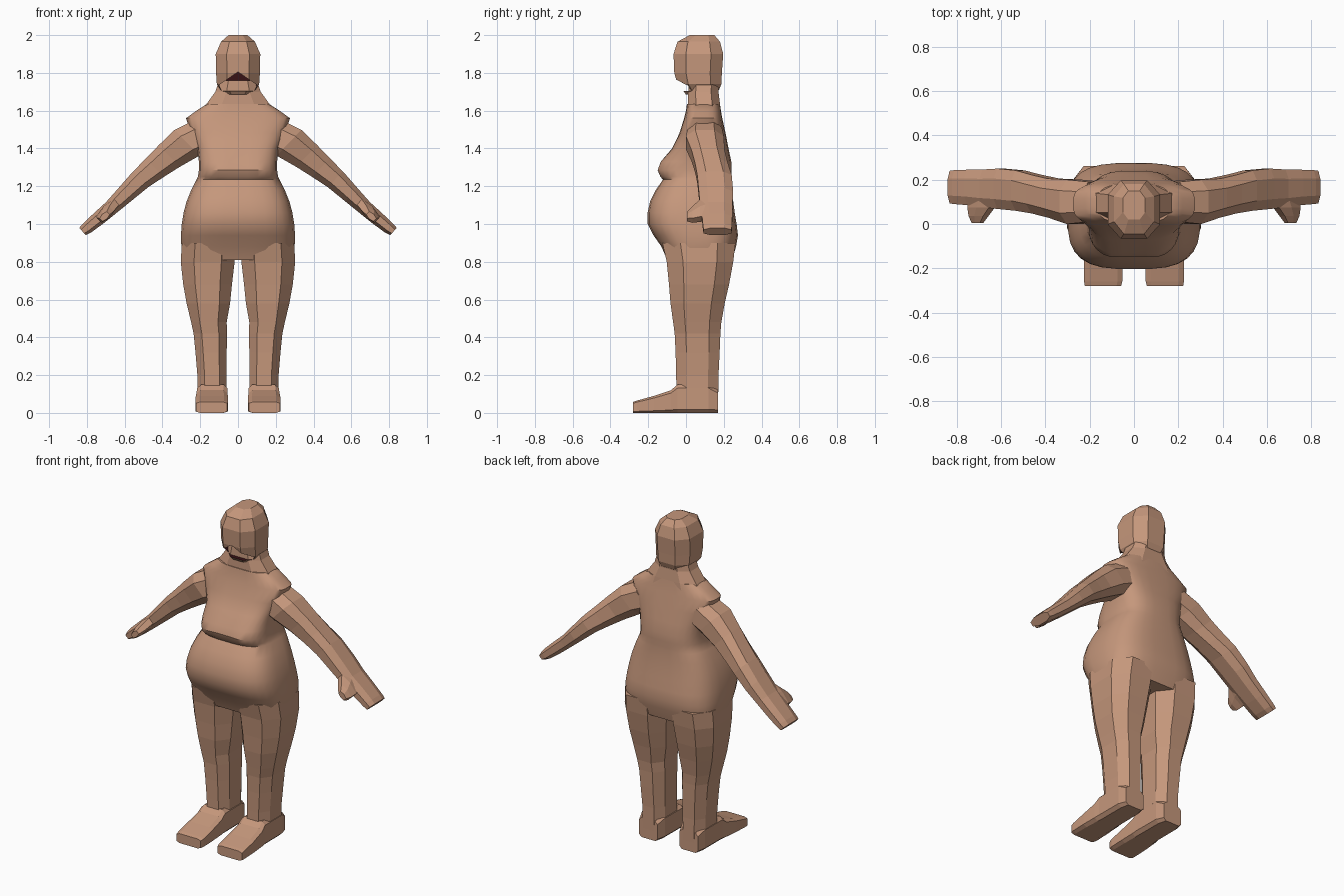
import bpy, bmesh, math
from mathutils import Vector


def material(name, rgb):
    m = bpy.data.materials.new(name)
    m.diffuse_color = (*rgb, 1)
    return m


SKIN = material("skin", (0.56, 0.31, 0.20))
DARK = material("mouth_dark", (0.04, 0.006, 0.008))


def ring(center, u, v, n=8, e=2.6):
    """Rounded-box cross-section that touches the ends of half-axes u and v."""
    top = math.cos(math.pi / n) ** (2 / e)
    pts = []
    for i in range(n):
        a = (i + 0.5) * 2 * math.pi / n
        c, s = math.cos(a), math.sin(a)
        p = math.copysign(abs(c) ** (2 / e), c) / top
        q = math.copysign(abs(s) ** (2 / e), s) / top
        pts.append(Vector(center) + Vector(u) * p + Vector(v) * q)
    return pts


def flat_ring(z, x0, x1, y0, y1, n=8, e=2.6):
    return ring(((x0 + x1) / 2, (y0 + y1) / 2, z), ((x1 - x0) / 2, 0, 0), (0, (y1 - y0) / 2, 0), n, e)


def loft(name, rings, mat=SKIN, mirror=False):
    bm = bmesh.new()
    loops = [[bm.verts.new(p) for p in r] for r in rings]
    n = len(loops[0])
    for a, b in zip(loops, loops[1:]):
        for i in range(n):
            j = (i + 1) % n
            bm.faces.new((a[i], a[j], b[j], b[i]))
    bm.faces.new(loops[0])
    bm.faces.new(loops[-1])
    bmesh.ops.recalc_face_normals(bm, faces=bm.faces)
    me = bpy.data.meshes.new(name)
    bm.to_mesh(me)
    bm.free()
    ob = bpy.data.objects.new(name, me)
    bpy.context.collection.objects.link(ob)
    me.materials.append(mat)
    if mirror:
        ob.modifiers.new("mirror", 'MIRROR')
    return ob


def activate(ob):
    bpy.ops.object.select_all(action='DESELECT')
    ob.select_set(True)
    bpy.context.view_layer.objects.active = ob


# torso: z, half width, front y, back y, centre cleft depth
torso_rows = [
    (0.81, 0.285, -0.10, 0.245, 0), (0.88, 0.30, -0.13, 0.265, 0), (0.94, 0.302, -0.172, 0.275, 0),
    (1.00, 0.298, -0.203, 0.268, 0), (1.06, 0.288, -0.203, 0.258, 0), (1.12, 0.272, -0.19, 0.25, 0),
    (1.18, 0.248, -0.16, 0.243, 0), (1.235, 0.22, -0.122, 0.24, 0), (1.25, 0.212, -0.142, 0.24, 0.02),
    (1.285, 0.207, -0.157, 0.24, 0.03), (1.33, 0.207, -0.14, 0.24, 0.025), (1.40, 0.215, -0.075, 0.225, 0.005),
    (1.48, 0.25, -0.035, 0.21, 0), (1.56, 0.275, -0.01, 0.192, 0), (1.60, 0.22, 0.0, 0.185, 0),
    (1.635, 0.165, 0.005, 0.18, 0)]
rings = []
for z, w, f, b, cleft in torso_rows:
    r = flat_ring(z, -w, w, f, b, 28, 3.1)
    for p in r:
        if p.y < 0:
            p.y += cleft * math.exp(-(p.x / 0.05) ** 2)
    rings.append(r)
torso = loft("torso", rings)
activate(torso)
bpy.ops.object.shade_smooth_by_angle(angle=math.radians(35))

# neck with sloping sides
loft("neck", [flat_ring(z, -w, w, f, b) for z, w, f, b in [
    (1.58, 0.20, 0.005, 0.185), (1.635, 0.167, 0.01, 0.18), (1.70, 0.12, 0.012, 0.172), (1.76, 0.10, 0.015, 0.175)]])

# head
head = loft("head", [flat_ring(z, -w, w, f, b) for z, w, f, b in [
    (1.685, 0.07, 0.0, 0.15), (1.71, 0.092, -0.018, 0.175), (1.74, 0.112, -0.045, 0.187),
    (1.80, 0.116, -0.062, 0.19), (1.90, 0.118, -0.066, 0.197), (1.965, 0.09, -0.045, 0.18),
    (2.0, 0.05, 0.02, 0.15)]])

# open mouth carved into the head
outline = [(0, 1.805), (0.102, 1.735), (0.085, 1.703), (-0.085, 1.703), (-0.102, 1.735)]
cutter = loft("mouth_cutter", [[Vector((x, y, z)) for x, z in outline] for y in (-0.2, 0.045)], DARK)
cutter.hide_render = True
activate(head)
cut = head.modifiers.new("mouth", 'BOOLEAN')
cut.object, cut.operation, cut.solver = cutter, 'DIFFERENCE', 'EXACT'
cut.material_mode = 'TRANSFER'
bpy.ops.object.modifier_apply(modifier="mouth")
bpy.data.objects.remove(cutter)

# legs: z, inner x, outer x, front y, back y
loft("legs", [flat_ring(*r) for r in [
    (0.06, 0.06, 0.212, -0.05, 0.17), (0.20, 0.06, 0.215, -0.052, 0.172), (0.32, 0.06, 0.225, -0.055, 0.178),
    (0.42, 0.058, 0.235, -0.06, 0.182), (0.48, 0.06, 0.248, -0.068, 0.187), (0.58, 0.042, 0.272, -0.082, 0.205),
    (0.68, 0.032, 0.29, -0.09, 0.228), (0.80, 0.018, 0.303, -0.102, 0.25), (0.90, 0.012, 0.297, -0.125, 0.262)]],
    mirror=True)

# feet: y, inner x, outer x, height
loft("feet", [ring(((a + b) / 2, y, h / 2), ((b - a) / 2, 0, 0), (0, 0, h / 2), 8, 6) for y, a, b, h in [
    (0.17, 0.075, 0.20, 0.12), (0.12, 0.058, 0.215, 0.15), (-0.045, 0.056, 0.216, 0.15),
    (-0.08, 0.055, 0.22, 0.12), (-0.17, 0.053, 0.225, 0.09), (-0.26, 0.053, 0.225, 0.065),
    (-0.28, 0.058, 0.222, 0.058)]], mirror=True)

# arms with mitten hands: x, z, half thickness, front y, back y
n = Vector((0.69, 0, 0.72))
loft("arms", [ring((x, (f + b) / 2, z), n * t, (0, (b - f) / 2, 0)) for x, z, t, f, b in [
    (0.17, 1.475, 0.10, 0.01, 0.19), (0.27, 1.43, 0.095, 0.0, 0.20), (0.364, 1.36, 0.08, 0.03, 0.205),
    (0.44, 1.298, 0.068, 0.048, 0.222), (0.515, 1.237, 0.058, 0.06, 0.242), (0.60, 1.155, 0.048, 0.068, 0.25),
    (0.67, 1.088, 0.040, 0.075, 0.246), (0.74, 1.028, 0.037, 0.085, 0.245), (0.80, 0.978, 0.032, 0.09, 0.243),
    (0.823, 0.96, 0.026, 0.093, 0.24)]], mirror=True)

# thumbs
d = Vector((0.72, 0, -0.69))
loft("thumbs", [ring((x, y, z), d * a, n * t, 6, 3) for x, y, z, a, t in [
    (0.675, 0.12, 1.085, 0.075, 0.03), (0.69, 0.075, 1.072, 0.068, 0.028),
    (0.702, 0.035, 1.05, 0.045, 0.025), (0.706, 0.005, 1.04, 0.026, 0.016)]], mirror=True)
